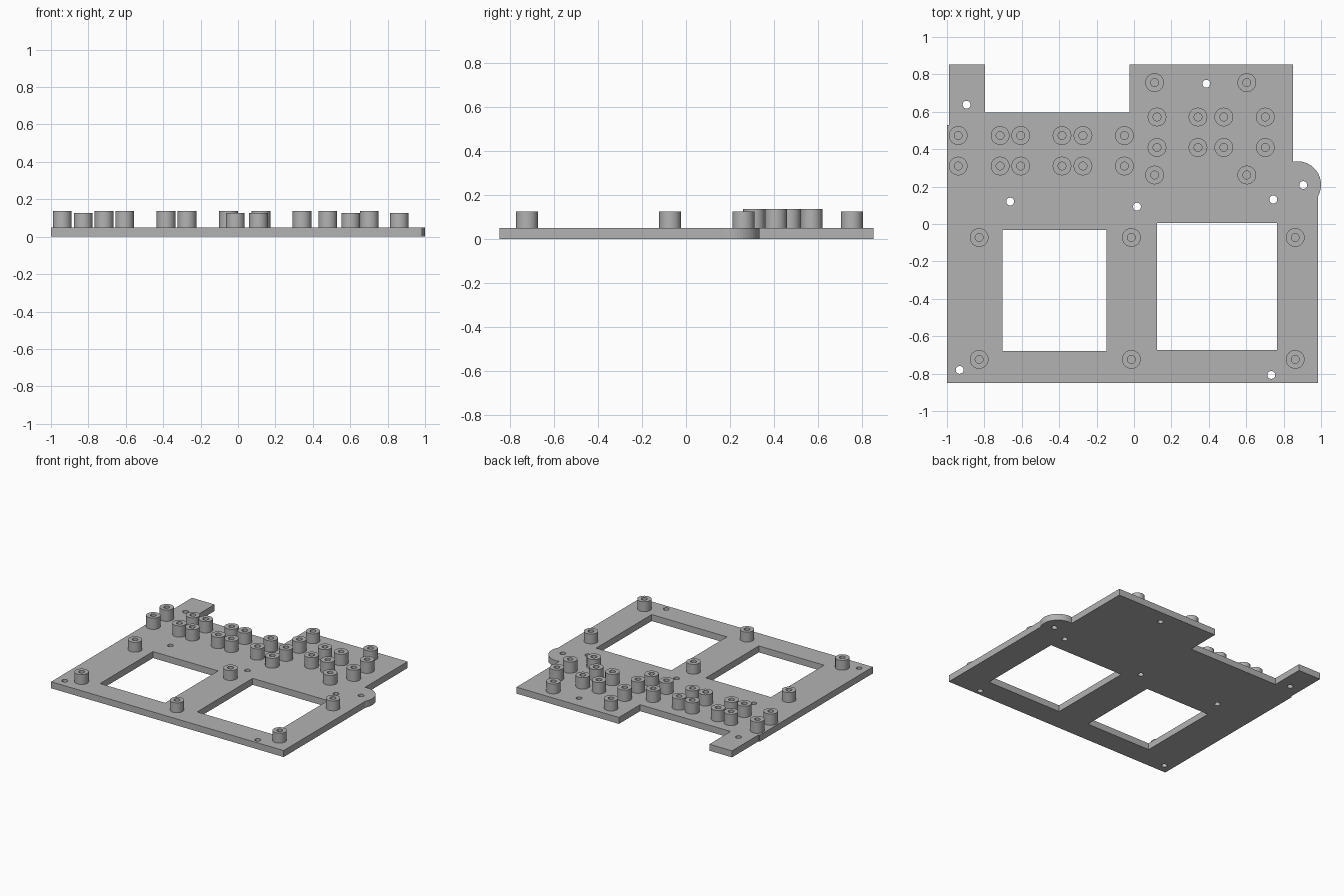
import bpy, bmesh
from math import sin, cos, pi, radians
from mathutils import Vector

cube = bpy.data.objects.get("Cube")
if cube:
    bpy.data.objects.remove(cube, do_unlink=True)

PLATE_TOP = 0.05
HOLE_R = 0.021
POST_R = 0.05

grey = bpy.data.materials.new("plain grey")
grey.use_nodes = True
colour = (0.45, 0.45, 0.45, 1)
grey.diffuse_color = colour
grey.node_tree.nodes["Principled BSDF"].inputs["Base Color"].default_value = colour


def arc(cx, cy, r, start, end, steps):
    angles = [radians(start + (end - start) * i / steps) for i in range(steps + 1)]
    return [(cx + r * cos(a), cy + r * sin(a)) for a in angles]


def rectangle(x0, y0, x1, y1):
    return [(x0, y0), (x1, y0), (x1, y1), (x0, y1)]


def add_object(name, mesh, location=(0, 0, 0)):
    obj = bpy.data.objects.new(name, mesh)
    obj.location = location
    bpy.context.collection.objects.link(obj)
    return obj


def extruded_plate(name, loops, height):
    """Fill the first loop, leaving the others as openings."""
    curve = bpy.data.curves.new(name + "_outline", "CURVE")
    curve.dimensions = "2D"
    curve.fill_mode = "BOTH"
    curve.extrude = height / 2
    for loop in loops:
        spline = curve.splines.new("POLY")
        spline.points.add(len(loop) - 1)
        for point, (x, y) in zip(spline.points, loop):
            point.co = (x, y, 0, 1)
        spline.use_cyclic_u = True
    helper = add_object(name + "_outline", curve)
    bpy.context.view_layer.update()
    graph = bpy.context.evaluated_depsgraph_get()
    mesh = bpy.data.meshes.new_from_object(helper.evaluated_get(graph))
    bpy.data.objects.remove(helper, do_unlink=True)
    bm = bmesh.new()
    bm.from_mesh(mesh)
    bmesh.ops.remove_doubles(bm, verts=bm.verts, dist=0.0001)
    bmesh.ops.translate(bm, verts=bm.verts, vec=(0, 0, height / 2))
    bmesh.ops.recalc_face_normals(bm, faces=bm.faces)
    for face in bm.faces:
        face.smooth = False
        face.material_index = 0
    bm.to_mesh(mesh)
    bm.free()
    mesh.materials.clear()
    mesh.materials.append(grey)
    return add_object(name, mesh)


def post_mesh(name, height):
    """Turn a hollow post profile around the z axis."""
    bm = bmesh.new()
    profile = [(POST_R, 0), (POST_R, height), (HOLE_R, height), (HOLE_R, 0), (0, 0)]
    verts = [bm.verts.new((r, 0, z)) for r, z in profile]
    edges = [bm.edges.new(pair) for pair in zip(verts, verts[1:])]
    bmesh.ops.spin(bm, geom=verts + edges, cent=(0, 0, 0), axis=(0, 0, 1),
                   angle=2 * pi, steps=32)
    bmesh.ops.remove_doubles(bm, verts=bm.verts, dist=0.0001)
    bmesh.ops.recalc_face_normals(bm, faces=bm.faces)
    top = max(bm.faces, key=lambda f: f.calc_center_median().z)
    if top.normal.z < 0:
        bmesh.ops.reverse_faces(bm, faces=bm.faces)
    for face in bm.faces:
        face.smooth = abs(face.normal.z) < 0.5
    for edge in bm.edges:
        a, b = (edge.verts[0].co, edge.verts[1].co)
        edge.smooth = abs(a.z - b.z) > 0.001
    mesh = bpy.data.meshes.new(name)
    bm.to_mesh(mesh)
    bm.free()
    mesh.materials.append(grey)
    return mesh


# Base plate with rounded ear, rear notch, two windows and screw holes
outline = [(-1, -0.85), (0.985, -0.85)]
outline += arc(0.875, 0.21, 0.125, -28.5, 101.5, 20)
outline += [(0.85, 0.853), (-0.025, 0.853), (-0.025, 0.595), (-0.797, 0.595),
            (-0.797, 0.853), (-0.99, 0.853), (-0.99, 0.53), (-1, 0.53)]
windows = [rectangle(-0.703, -0.678, -0.147, -0.032),
           rectangle(0.122, -0.673, 0.764, 0.005)]
screw_holes = [(-0.895, 0.638), (0.387, 0.75), (0.905, 0.208), (0.745, 0.131),
               (0.016, 0.093), (-0.662, 0.12), (-0.932, -0.78), (0.734, -0.807)]
holes = [arc(x, y, HOLE_R, 0, 345, 23) for x, y in screw_holes]
extruded_plate("base_plate", [outline] + windows + holes, PLATE_TOP)

# Tall posts in two double rows, short posts round the windows and rear right
tall = post_mesh("tall_post", 0.087)
short = post_mesh("short_post", 0.076)
groups = [
    ("left_row_post", tall, (-0.94, -0.716, -0.606, -0.385, -0.273, -0.051), (0.473, 0.31)),
    ("right_row_post", tall, (0.123, 0.342, 0.48, 0.702), (0.572, 0.409)),
    ("rear_post", short, (0.11, 0.603), (0.756, 0.262)),
    ("window_post", short, (-0.828, -0.014, 0.862), (-0.072, -0.724)),
]
for name, mesh, xs, ys in groups:
    for y in ys:
        for x in xs:
            add_object(name, mesh, Vector((x, y, PLATE_TOP)))
